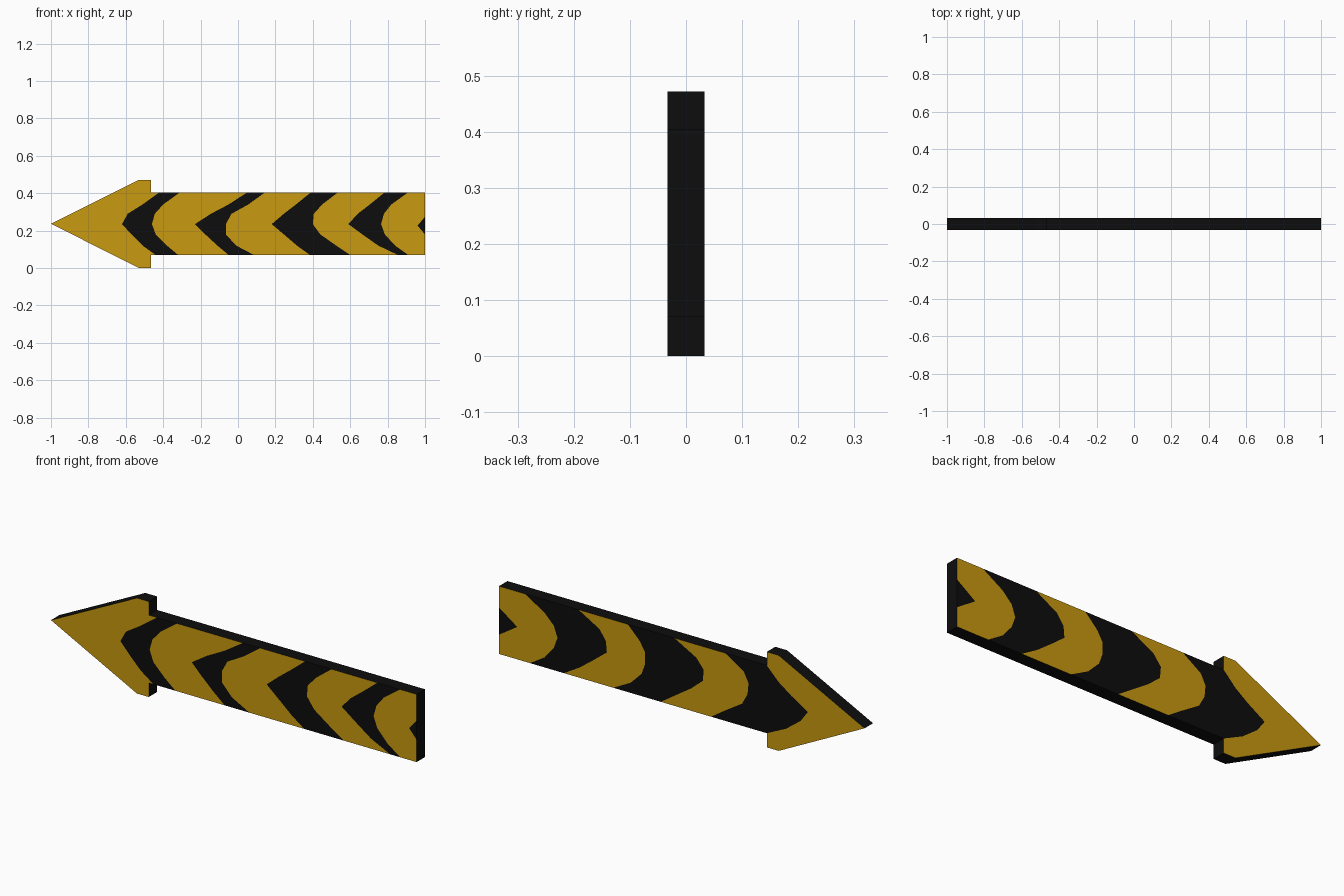
import bpy, bmesh

if "Cube" in bpy.data.objects:
    bpy.data.objects.remove(bpy.data.objects["Cube"])

HALF = 0.033                      # half thickness of the board
TOP, BOT, NECK = 0.405, 0.07, -0.465
ROWS = [TOP, 0.34, 0.29, 0.235, 0.18, 0.12, BOT]   # heights of the stripe edge points

# arrow head corners, from the upper neck round the tip to the lower neck
HEAD = [(NECK, BOT), (NECK, 0), (-0.53, 0), (-1, 0.237),
        (-0.53, 0.472), (NECK, 0.472), (NECK, TOP)]
OUTLINE = HEAD + [(1, TOP), (1, BOT)]

# x of each stripe edge at the heights in ROWS, from head to tail
FRONT = [
    [-.42, -.51, -.59, -.62, -.57, -.51, -.44],
    [-.31, -.40, -.445, -.46, -.44, -.38, -.32],
    [.05, -.05, -.145, -.23, -.175, -.11, -.05],
    [.145, .055, -.035, -.065, -.065, -.01, .085],
    [.39, .31, .245, .18, .245, .315, .385],
    [.535, .45, .405, .40, .44, .525, .60],
    [.785, .705, .64, .59, .665, .75, .855],
    [.91, .82, .78, .765, .785, .84, .91],
]
BACK = [
    [NECK, -.53, -.60, -.69, -.65, -.57, NECK],
    [-.24, -.34, -.365, -.36, -.33, -.235, -.16],
    [.04, -.08, -.12, -.115, -.05, .04, .115],
    [.295, .23, .20, .20, .22, .28, .375],
    [.565, .45, .415, .41, .48, .56, .645],
    [.858, .75, .70, .68, .70, .75, .83],
]
FRONT_NOTCH = [(1, .275), (.96, .227), (1, .18)]
BACK_NOTCH = [(1, .30), (.90, .23), (1, .165)]


def material(name, rgb):
    m = bpy.data.materials.new(name)
    m.diffuse_color = (*rgb, 1)
    m.use_nodes = True
    m.node_tree.nodes["Principled BSDF"].inputs["Base Color"].default_value = m.diffuse_color
    return m


bm = bmesh.new()
verts = {}


def vert(x, y, z):
    key = (round(x, 4), round(y, 4), round(z, 4))
    if key not in verts:
        verts[key] = bm.verts.new(key)
    return verts[key]


def face(points, y, colour):
    """Flat polygon in the plane y, facing outwards."""
    loop = list(dict.fromkeys(vert(x, y, z) for x, z in points))
    f = bm.faces.new(loop)
    f.material_index = colour
    f.normal_update()
    if f.normal.y * y < 0:
        f.normal_flip()


def striped_side(y, edges, notch):
    """Alternating yellow (1) and black (0) bands between the stripe edges."""
    lines = [list(zip(xs, ROWS)) for xs in edges]
    lines.append([(1, TOP)] + notch + [(1, BOT)])
    face(HEAD + lines[0], y, 1)
    for i in range(len(lines) - 1):
        face(lines[i] + lines[i + 1][::-1], y, i % 2)
    face(notch, y, 0)


striped_side(-HALF, FRONT, FRONT_NOTCH)
striped_side(HALF, BACK, BACK_NOTCH)

# black rim around the outline
for (x0, z0), (x1, z1) in zip(OUTLINE, OUTLINE[1:] + OUTLINE[:1]):
    f = bm.faces.new([vert(x0, -HALF, z0), vert(x0, HALF, z0),
                      vert(x1, HALF, z1), vert(x1, -HALF, z1)])
    f.normal_update()
    # outline runs clockwise seen from the front: outward is to its left
    if f.normal.x * (z0 - z1) + f.normal.z * (x1 - x0) < 0:
        f.normal_flip()

mesh = bpy.data.meshes.new("arrow_board")
bm.to_mesh(mesh)
bm.free()
mesh.materials.append(material("black", (0.004, 0.004, 0.004)))
mesh.materials.append(material("amber_yellow", (0.58, 0.32, 0.005)))
board = bpy.data.objects.new("arrow_board", mesh)
bpy.context.collection.objects.link(board)
